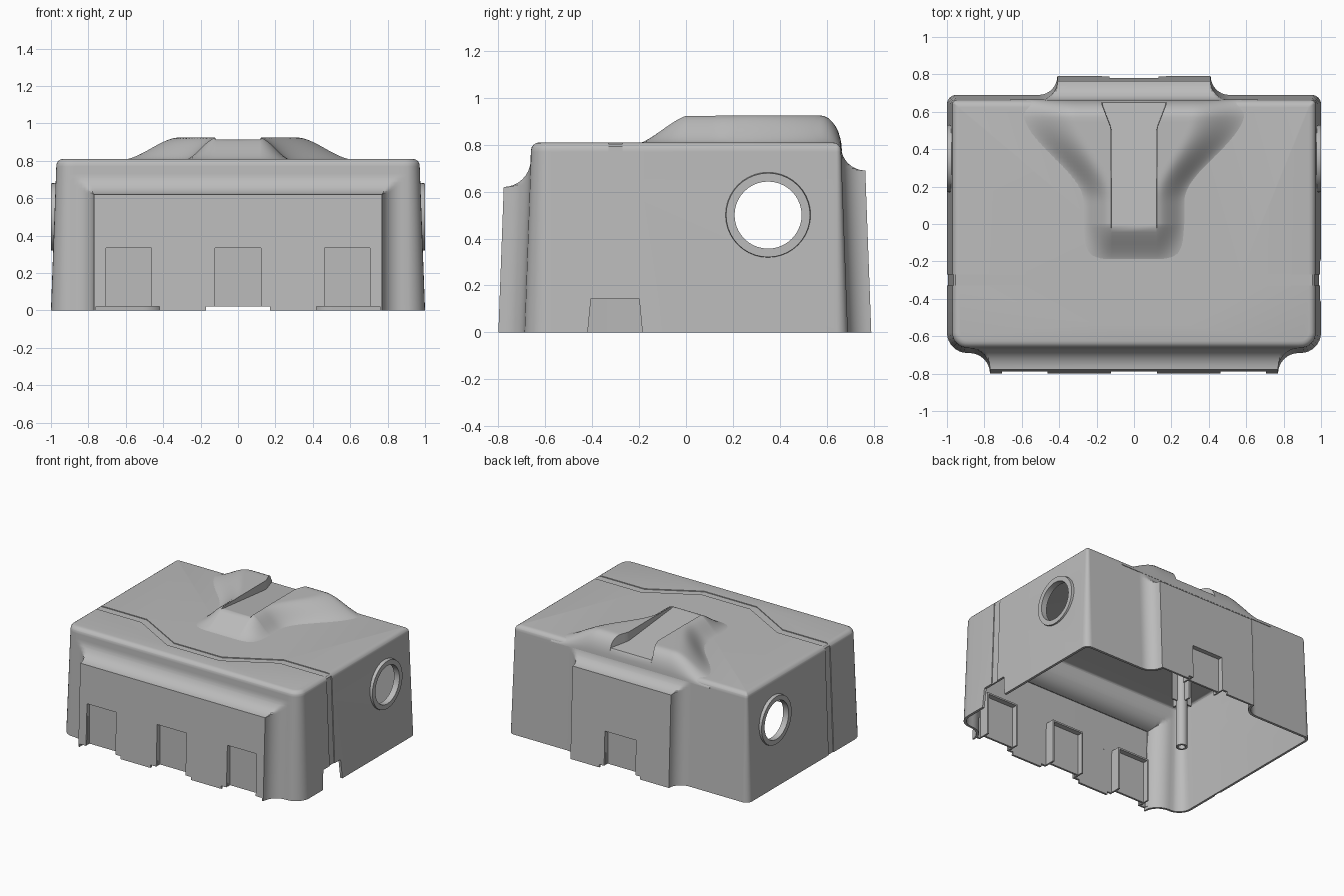
import bpy, bmesh, math

cube = bpy.data.objects.get("Cube")
if cube:
    bpy.data.objects.remove(cube)

grey = bpy.data.materials.new("plain grey")
grey.use_nodes = True
COLOUR = (0.5, 0.5, 0.5, 1)
grey.diffuse_color = COLOUR
grey.node_tree.nodes["Principled BSDF"].inputs["Base Color"].default_value = COLOUR


def make(name, verts, faces, fix=True):
    mesh = bpy.data.meshes.new(name)
    mesh.from_pydata(verts, [], faces)
    if fix:
        bm = bmesh.new()
        bm.from_mesh(mesh)
        bmesh.ops.recalc_face_normals(bm, faces=bm.faces)
        bm.to_mesh(mesh)
        bm.free()
    mesh.materials.append(grey)
    ob = bpy.data.objects.new(name, mesh)
    bpy.context.collection.objects.link(ob)
    return ob


def prism(name, pts, axis, lo, hi):
    """Extrude a 2D polygon along an axis."""
    n = len(pts)
    verts = []
    for t in (lo, hi):
        for p in pts:
            v = list(p)
            v.insert(axis, t)
            verts.append(v)
    faces = [range(n), range(n, 2 * n)]
    faces += [(i, (i + 1) % n, (i + 1) % n + n, i + n) for i in range(n)]
    return make(name, verts, [tuple(f) for f in faces])


def box(name, x0, x1, y0, y1, z0, z1):
    return prism(name, [(x0, y0), (x1, y0), (x1, y1), (x0, y1)], 2, z0, z1)


def circle(cx, cy, r, n=40):
    return [(cx + r * math.cos(i * math.tau / n), cy + r * math.sin(i * math.tau / n)) for i in range(n)]


def modify(ob, kind, **settings):
    mod = ob.modifiers.new(kind, kind)
    for key, value in settings.items():
        setattr(mod, key, value)
    bpy.context.view_layer.objects.active = ob
    bpy.ops.object.modifier_apply(modifier=mod.name)


def cut(ob, cutter):
    cutter.hide_render = True
    modify(ob, "BOOLEAN", object=cutter, operation="DIFFERENCE", solver="EXACT")
    bpy.data.objects.remove(cutter)


def smooth(ob, angle=30):
    bpy.ops.object.select_all(action="DESELECT")
    ob.select_set(True)
    bpy.context.view_layer.objects.active = ob
    bpy.ops.object.shade_smooth_by_angle(angle=math.radians(angle))


# Main shell: drafted box with swept-in front and back bulges
STEPS = 8
ANGLES = [i * math.pi / 2 / STEPS for i in range(STEPS + 1)]
FRONT = dict(w=0.77, r=0.11, z=0.62)
BACK = dict(w=0.41, r=0.10, z=0.69)
EDGE, HEIGHT = 0.035, 0.81


def bulge(b, z):
    """Half outline of a bulge, as (x, depth), clipped to its depth at z."""
    c = min(1, max(0, 1 - (z - b["z"]) / b["r"]))
    limit = b["r"] * (1 - math.sqrt(1 - c * c))
    pts = [(b["w"] + b["r"] * (1 - math.cos(a)), min(limit, b["r"] * (1 - math.sin(a)))) for a in ANGLES]
    return [(0, limit)] + pts


def outline(z):
    d = 0.03 * z / HEIGHT
    rise = max(0, z - (HEIGHT - EDGE))
    d += EDGE - math.sqrt(max(0, EDGE ** 2 - rise ** 2))
    x, y = 1 - d, 0.69 - d
    half = [(px, -y - dep) for px, dep in bulge(FRONT, z)]
    r = 0.11 - d
    half += [(x - r + r * math.sin(a), -y + r - r * math.cos(a)) for a in ANGLES[1:]]
    r = max(0.008, 0.05 - d)
    half += [(x - r + r * math.cos(a), y - r + r * math.sin(a)) for a in ANGLES]
    half += [(px, y + dep) for px, dep in reversed(bulge(BACK, z))]
    return half + [(-px, py) for px, py in reversed(half[1:-1])]


levels = {0, HEIGHT}
for b in (FRONT, BACK):
    levels |= {round(b["z"] + b["r"] * (1 - math.cos(a)), 3) for a in ANGLES}
levels |= {round(HEIGHT - EDGE + EDGE * math.sin(a), 3) for a in ANGLES[::2]}
levels = sorted(levels)
verts = [(x, y, z) for z in levels for x, y in outline(z)]
n = len(outline(0))
faces = [(k * n + i, k * n + (i + 1) % n, (k + 1) * n + (i + 1) % n, (k + 1) * n + i)
         for k in range(len(levels) - 1) for i in range(n)]
faces.append(tuple(range(len(verts) - n, len(verts))))
shell = make("cover_shell", verts, faces, fix=False)
modify(shell, "SOLIDIFY", thickness=0.018, offset=-1)

# Opening in the roof beneath the raised hump
half = [(0.13, -0.06), (0.13, 0.25), (0.33, 0.57)]
cut(shell, prism("roof_cutter", half + [(-x, y) for x, y in reversed(half)], 2, 0.7, 0.9))

# Shallow seam across the roof and down both sides
far = [(1.1, -0.27), (0.57, -0.27), (0.2, -0.475)]
near = [(1.1, -0.33), (0.575, -0.33), (0.22, -0.53)]
band = far + [(-x, y) for x, y in reversed(far)] + [(-x, y) for x, y in near] + near[::-1]
cut(shell, prism("seam_cutter", band, 2, 0.804, 0.9))
for s in (1, -1):
    side = [(s * x, z) for x, z in ((0.994, -0.01), (0.964, 0.82), (1.1, 0.82), (1.1, -0.01))]
    cut(shell, prism("side_seam_cutter", side, 1, -0.33, -0.27))
    # Round side port
    cut(shell, prism("port_cutter", circle(0.35, 0.5, 0.15), 0, s * 0.9, s * 1.1))

# Cable notch on one side only
cut(shell, prism("notch_cutter", [(-0.42, -0.01), (-0.405, 0.145), (-0.2, 0.145), (-0.185, -0.01)], 0, 0.9, 1.1))

# Stepped lower edges
for x0, x1 in ((-0.76, -0.42), (-0.17, 0.17), (0.42, 0.76)):
    cut(shell, box("edge_cutter", x0, x1, -0.9, -0.72, -0.01, 0.022))
cut(shell, box("edge_cutter", -0.17, 0.17, 0.72, 0.9, -0.01, 0.022))


# Recessed pockets with ribs reaching inward
def pocket(name, x0, x1, top, s, wall):
    ya, yb = sorted((s * 0.72, s * 0.9))
    cut(shell, box("pocket_cutter", x0, x1, ya, yb, -0.01, top))
    ya, yb = sorted((s * (wall - 0.035), s * (wall - 0.05)))
    box(name + "_panel", x0, x1, ya, yb, 0.022, top)
    ya, yb = sorted((s * (wall - 0.012), s * (wall - 0.09)))
    for x in (x0 - 0.012, x1):
        box(name + "_rib", x, x + 0.012, ya, yb, 0.022, top + 0.012)
    box(name + "_lintel", x0, x1, ya, yb, top, top + 0.012)


for i, x in enumerate((-0.585, 0, 0.585)):
    pocket("front_pocket_%d" % (i + 1), x - 0.122, x + 0.122, 0.335, -1, 0.79)
pocket("back_pocket", -0.13, 0.13, 0.28, 1, 0.78)
smooth(shell)


# Port rings
def tube(name, cx, cy, axis, lo, hi, inner, outer, taper=0.0):
    rings = [(inner, lo), (outer, lo), (outer - taper, hi), (inner, hi)]
    count = 40
    tube_verts = []
    for r, t in rings:
        for p in circle(cx, cy, r, count):
            v = list(p)
            v.insert(axis, t)
            tube_verts.append(v)
    tube_faces = [(k * count + i, k * count + (i + 1) % count,
                   (k + 1) % 4 * count + (i + 1) % count, (k + 1) % 4 * count + i)
                  for k in range(4) for i in range(count)]
    smooth(make(name, tube_verts, tube_faces))


for s, name in ((1, "left_port_ring"), (-1, "right_port_ring")):
    tube(name, 0.35, 0.5, 0, s * 0.955, s, 0.143, 0.185, 0.006)

# Screw post hanging from the roof, with stiffening fins
tube("screw_post", -0.45, -0.03, 2, 0.05, 0.8, 0.025, 0.04)
for dx, dy in ((0.085, 0.006), (0.006, 0.085)):
    for s in (1, -1):
        x0, x1 = sorted((-0.45 + s * 0.035, -0.45 + s * dx)) if dx > dy else (-0.456, -0.444)
        y0, y1 = sorted((-0.03 + s * 0.035, -0.03 + s * dy)) if dy > dx else (-0.036, -0.024)
        box("post_fin", x0, x1, y0, y1, 0.4, 0.8)


# Raised hump on the roof, flaring to the back, with a sloping slot
def ease(t):
    t = min(1, max(0, t))
    return t * t * (3 - 2 * t)


def hump_row(y):
    slot = 0.12 + 0.05 * min(1, max(0, (y - 0.51) / 0.13))
    flare = ease((y - 0.12) / 0.48)
    centre, spread = 0.2 + 0.27 * flare, 0.09 + 0.07 * flare
    q = math.sqrt(max(0, 1 - max(0, (y - 0.57) / 0.095) ** 2))
    ramp = min(1, max(0, (y + 0.2) / 0.2))
    ramp = 0.6 * ramp + 0.4 * ease(ramp)
    row = []
    for i in range(31):
        x = slot + 0.002 + (0.66 - slot) * i / 30
        h = 0.12 * ease((centre + spread - x) / (2 * spread)) * ramp
        row.append((x, y, 0.77 + (0.035 + h) * q))
    if y > 0:
        floor = min(0.91 - 0.1 * y, 0.77 + 0.155 * q)
    else:
        floor = row[0][2]
    inner = [(0, y, floor), (slot, y, floor)]
    right = inner + row
    return [(-x, b, c) for x, b, c in reversed(right[1:])] + right


ys = [-0.22 + 0.22 * i / 10 for i in range(11)] + [0.002 + 0.568 * i / 24 for i in range(25)]
ys += [0.57 + 0.095 * math.sin(a) for a in ANGLES[1:]]
rows = [hump_row(y) for y in ys]
m = len(rows[0])
faces = [(r * m + c, r * m + c + 1, (r + 1) * m + c + 1, (r + 1) * m + c)
         for r in range(len(rows) - 1) for c in range(m - 1)]
hump = make("roof_hump", [v for row in rows for v in row], faces, fix=False)
modify(hump, "SOLIDIFY", thickness=0.012, offset=-1)
smooth(hump, 40)
